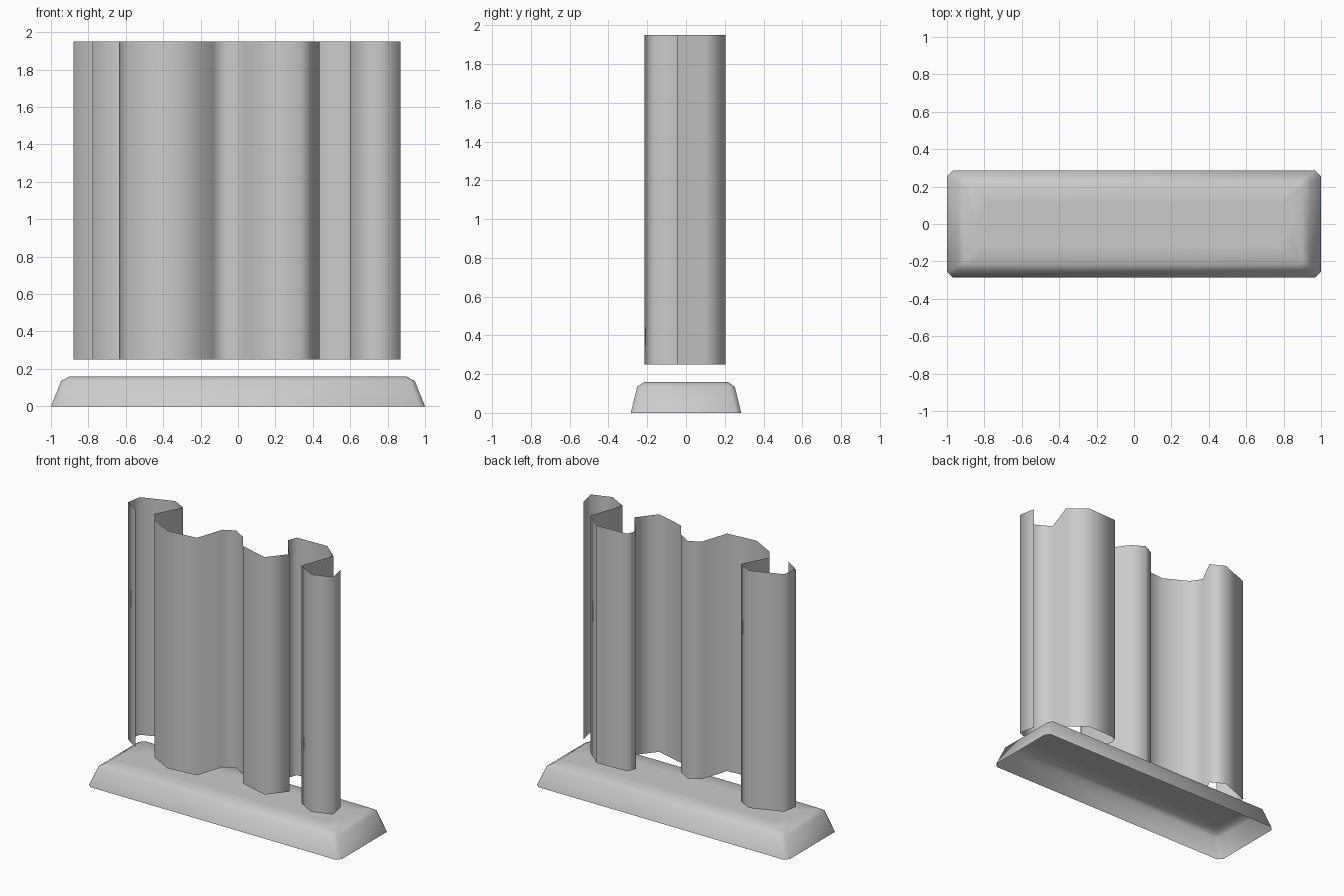
import bpy, bmesh

if "Cube" in bpy.data.objects:
    bpy.data.objects.remove(bpy.data.objects["Cube"])

grey = bpy.data.materials.new("light_grey")
grey.diffuse_color = (0.6, 0.6, 0.6, 1)
grey.use_nodes = True
grey.node_tree.nodes["Principled BSDF"].inputs["Base Color"].default_value = grey.diffuse_color


def finish(name, bm, recalc=True):
    bmesh.ops.remove_doubles(bm, verts=bm.verts, dist=0.0005)
    if recalc:
        bmesh.ops.recalc_face_normals(bm, faces=bm.faces)
    for f in bm.faces:
        f.smooth = True
    mesh = bpy.data.meshes.new(name)
    bm.to_mesh(mesh)
    bm.free()
    mesh.materials.append(grey)
    obj = bpy.data.objects.new(name, mesh)
    bpy.context.collection.objects.link(obj)
    return obj


def ring(outline, z):
    """Mirror a quarter outline (two points) into a full eight-point loop."""
    a, b = outline
    q = [a, b, (-b[0], b[1]), (-a[0], a[1]),
         (-a[0], -a[1]), (-b[0], -b[1]), (b[0], -b[1]), (a[0], -a[1])]
    return [(x, y, z) for x, y in q]


# Hollow base: tapered skirt, softened rim and top up to the hexagonal inlay
hexagon = ring([(0.84, 0), (0.78, 0.11)], 0.16)
rings = [ring([(1.0, 0.255), (0.97, 0.285)], 0),
         ring([(0.945, 0.225), (0.92, 0.252)], 0.135),
         ring([(0.9, 0.195), (0.885, 0.215)], 0.16),
         hexagon]
bm = bmesh.new()
loops = [[bm.verts.new(p) for p in r] for r in rings]
for lo, hi in zip(loops, loops[1:]):
    for i in range(8):
        j = (i + 1) % 8
        bm.faces.new((lo[i], lo[j], hi[j], hi[i]))
finish("base", bm, recalc=False)

# Flat hexagonal inlay in the base top
bm = bmesh.new()
bm.faces.new([bm.verts.new(p) for i, p in enumerate(hexagon) if i not in (4, 7)])
finish("base_inlay", bm, recalc=False)

# Thin folded sheet: one wavy path seen from above, extruded upwards
path = [(-0.775, -0.055), (-0.88, 0.015), (-0.86, 0.12), (-0.64, 0.202),
        (-0.54, 0.15), (-0.635, -0.035), (-0.585, -0.11), (-0.42, -0.2),
        (-0.2, -0.18), (-0.135, 0.018), (-0.055, 0.058), (0.035, 0.005),
        (0.115, -0.11), (0.33, -0.17), (0.435, -0.04), (0.305, 0.13),
        (0.33, 0.195), (0.565, 0.203), (0.685, 0.1), (0.6, -0.14),
        (0.73, -0.213), (0.868, -0.165), (0.845, -0.045)]
bm = bmesh.new()
cols = [[bm.verts.new((x, y, z)) for z in (0.25, 1.95)] for x, y in path]
for p, q in zip(cols, cols[1:]):
    bm.faces.new((p[0], q[0], q[1], p[1]))
finish("folded_sheet", bm, recalc=False)
